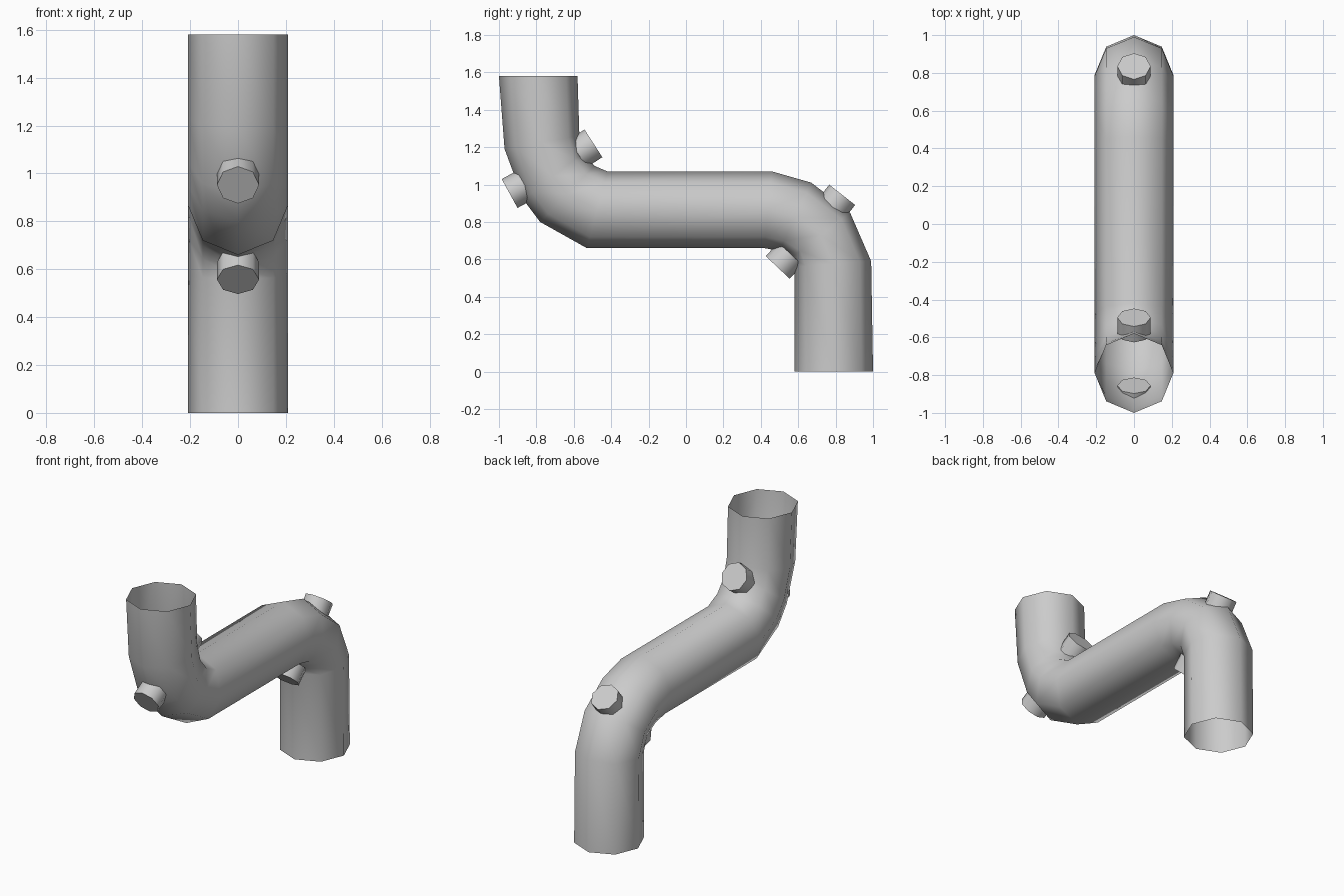
import bpy, bmesh
from math import sin, cos, tau, radians
from mathutils import Vector

SIDES = 8
PIPE_RADIUS = 0.208

cube = bpy.data.objects.get("Cube")
if cube:
    bpy.data.objects.remove(cube, do_unlink=True)

# Single plain grey for the whole model
grey = bpy.data.materials.new("plain grey")
grey.use_nodes = True
colour = (0.6, 0.6, 0.6, 1.0)
grey.diffuse_color = colour
grey.node_tree.nodes["Principled BSDF"].inputs["Base Color"].default_value = colour


def ring(bm, outer, inner, half_width):
    """Octagonal ring whose diameter in the YZ plane runs outer to inner."""
    a, b = Vector((0, *outer)), Vector((0, *inner))
    centre, half = (a + b) / 2, (a - b) / 2
    side = Vector((half_width, 0, 0))
    return [bm.verts.new(centre + half * cos(tau * i / SIDES) + side * sin(tau * i / SIDES))
            for i in range(SIDES)]


def make_tube(name, sections, half_width, capped):
    bm = bmesh.new()
    rings = [ring(bm, o, i, half_width) for o, i in sections]
    for r, s in zip(rings, rings[1:]):
        for k in range(SIDES):
            n = (k + 1) % SIDES
            bm.faces.new((r[k], r[n], s[n], s[k]))
    if capped:
        bm.faces.new(rings[0])
        bm.faces.new(rings[-1])
    bmesh.ops.recalc_face_normals(bm, faces=bm.faces)
    mesh = bpy.data.meshes.new(name)
    bm.to_mesh(mesh)
    bm.free()
    mesh.materials.append(grey)
    obj = bpy.data.objects.new(name, mesh)
    bpy.context.collection.objects.link(obj)
    bpy.ops.object.select_all(action='DESELECT')
    obj.select_set(True)
    bpy.context.view_layer.objects.active = obj
    bpy.ops.object.shade_smooth_by_angle(angle=radians(70))
    return obj


# Open pipe: front/below point and back/above point of each section, top mouth to bottom mouth
make_tube("pipe", [
    ((-1.0, 1.58), (-0.58, 1.58)),
    ((-0.97, 1.19), (-0.57, 1.26)),
    ((-0.87, 0.92), (-0.55, 1.17)),
    ((-0.78, 0.80), (-0.49, 1.10)),
    ((-0.53, 0.66), (-0.42, 1.07)),
    ((0.42, 0.66), (0.46, 1.07)),
    ((0.50, 0.645), (0.67, 1.01)),
    ((0.565, 0.61), (0.877, 0.85)),
    ((0.58, 0.56), (0.99, 0.59)),
    ((0.58, 0.0), (1.0, 0.0)),
], PIPE_RADIUS, False)


# Short octagonal studs on both sides of each bend
def make_stud(name, centre, direction, radius=0.088, length=0.1):
    c, d = Vector(centre), Vector(direction).normalized()
    across = Vector((-d.y, d.x)) * radius
    base = c - d * length
    make_tube(name, [(c + across, c - across), (base + across, base - across)], radius, True)


make_stud("upper_bend_outer_stud", (-0.943, 0.952), (-0.877, -0.481))
make_stud("upper_bend_inner_stud", (-0.495, 1.22), (0.84, 0.54))
make_stud("lower_bend_outer_stud", (0.835, 0.945), (0.618, 0.786))
make_stud("lower_bend_inner_stud", (0.49, 0.557), (-0.686, -0.728))
